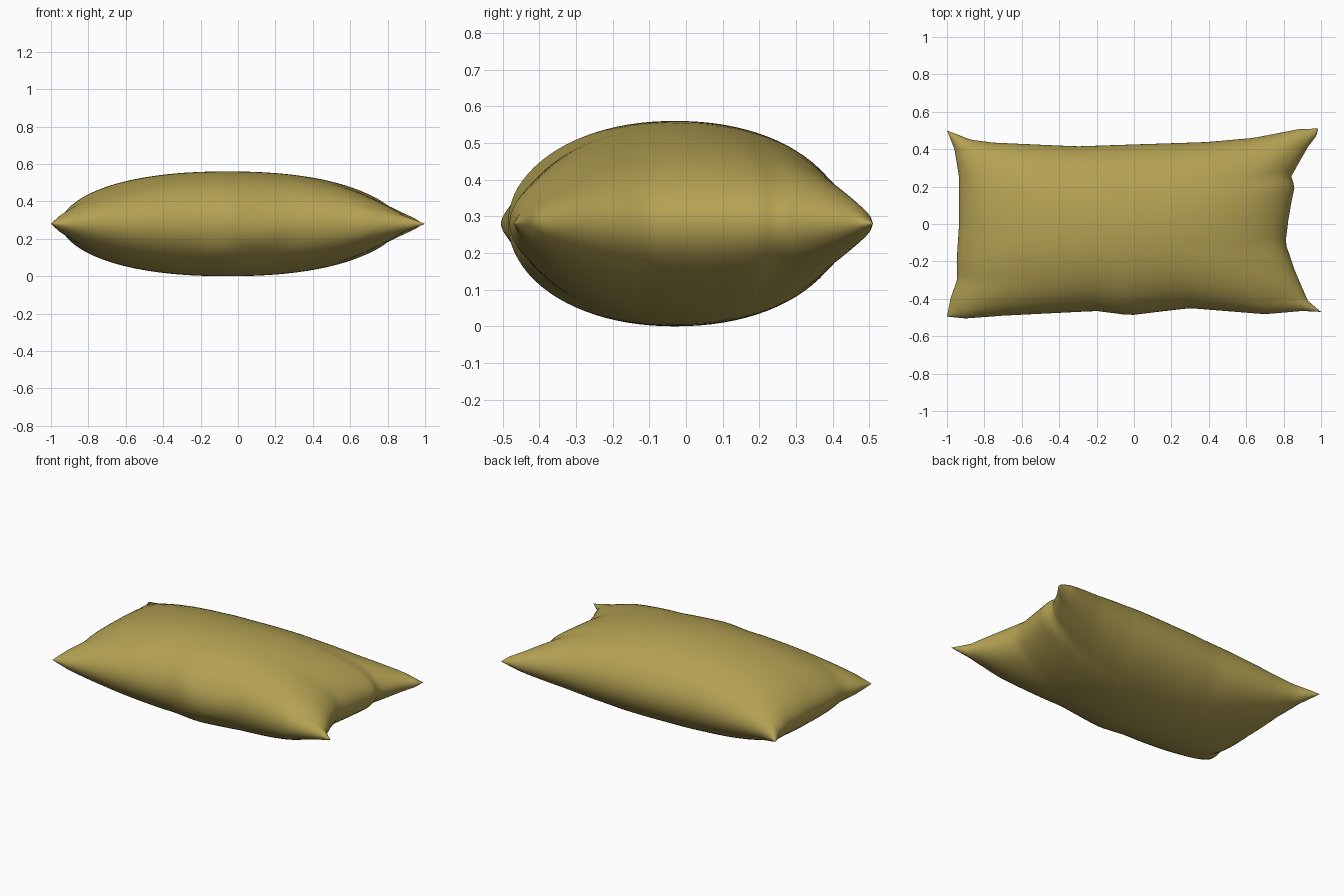
import bpy, bmesh, math

if "Cube" in bpy.data.objects:
    bpy.data.objects.remove(bpy.data.objects["Cube"])

NU, NV = 64, 44

# Seam outline seen from above: (parameter -1..1, offset) per side
LEFT = [(-1, -1.0), (-.8, -.98), (-.6, -.945), (-.4, -.948), (0, -.935),
        (.5, -.935), (.8, -.96), (1, -1.0)]
RIGHT = [(-1, 1.0), (-.88, .93), (-.55, .86), (-.25, .81), (0, .825),
         (.2, .842), (.38, .86), (.47, .838), (.8, .93), (.92, .975), (1, .985)]
BACK = [(-1, .50), (-.87, .45), (-.75, .435), (-.3, .415), (0, .425),
        (.4, .438), (.65, .46), (.9, .508), (1, .51)]
FRONT = [(-1, -.495), (-.9, -.505), (-.7, -.49), (-.2, -.465), (-.02, -.488),
         (.15, -.467), (.3, -.45), (.7, -.482), (.9, -.465), (1, -.47)]


def interp(table, t):
    for (a, va), (b, vb) in zip(table, table[1:]):
        if t <= b:
            return va + (vb - va) * (t - a) / (b - a)
    return table[-1][1]


def swell(t, power):
    return math.sqrt(max(0.0, 1 - abs(t) ** power))


def point(i, j, side):
    # Rows are packed towards the seam so the rim is round
    u = math.sin(math.pi * (i / NU - .5))
    v = math.sin(math.pi * (j / NV - .5))
    l, r = interp(LEFT, v), interp(RIGHT, v)
    f, b = interp(FRONT, u), interp(BACK, u)
    x = l + (r - l) * (u + 1) / 2
    y = f + (b - f) * (v + 1) / 2
    z = .28 * swell(u, 2.25) * swell(v, 2.1)
    # soft dents along the front seam
    dent = .012 * math.exp(-((x - .05) / .25) ** 2 - ((v + .97) / .06) ** 2)
    y += dent * math.sin(14 * x) * side * swell(v, 2)
    return x, y, .28 + side * z


# Pillow: two puffed panels joined at the seam
bm = bmesh.new()
for side in (1, -1):
    g = [[bm.verts.new(point(i, j, side)) for j in range(NV + 1)]
         for i in range(NU + 1)]
    for i in range(NU):
        for j in range(NV):
            q = [g[i][j], g[i + 1][j], g[i + 1][j + 1], g[i][j + 1]]
            bm.faces.new(q if side > 0 else q[::-1])
bmesh.ops.remove_doubles(bm, verts=bm.verts, dist=1e-5)
bmesh.ops.recalc_face_normals(bm, faces=bm.faces)
for face in bm.faces:
    face.smooth = True

mesh = bpy.data.meshes.new("pillow")
bm.to_mesh(mesh)
bm.free()
pillow = bpy.data.objects.new("pillow", mesh)
bpy.context.collection.objects.link(pillow)

# Fabric colour
fabric = bpy.data.materials.new("olive gold fabric")
fabric.diffuse_color = (.45, .355, .085, 1)
fabric.use_nodes = True
fabric.node_tree.nodes["Principled BSDF"].inputs["Base Color"].default_value = fabric.diffuse_color
mesh.materials.append(fabric)
